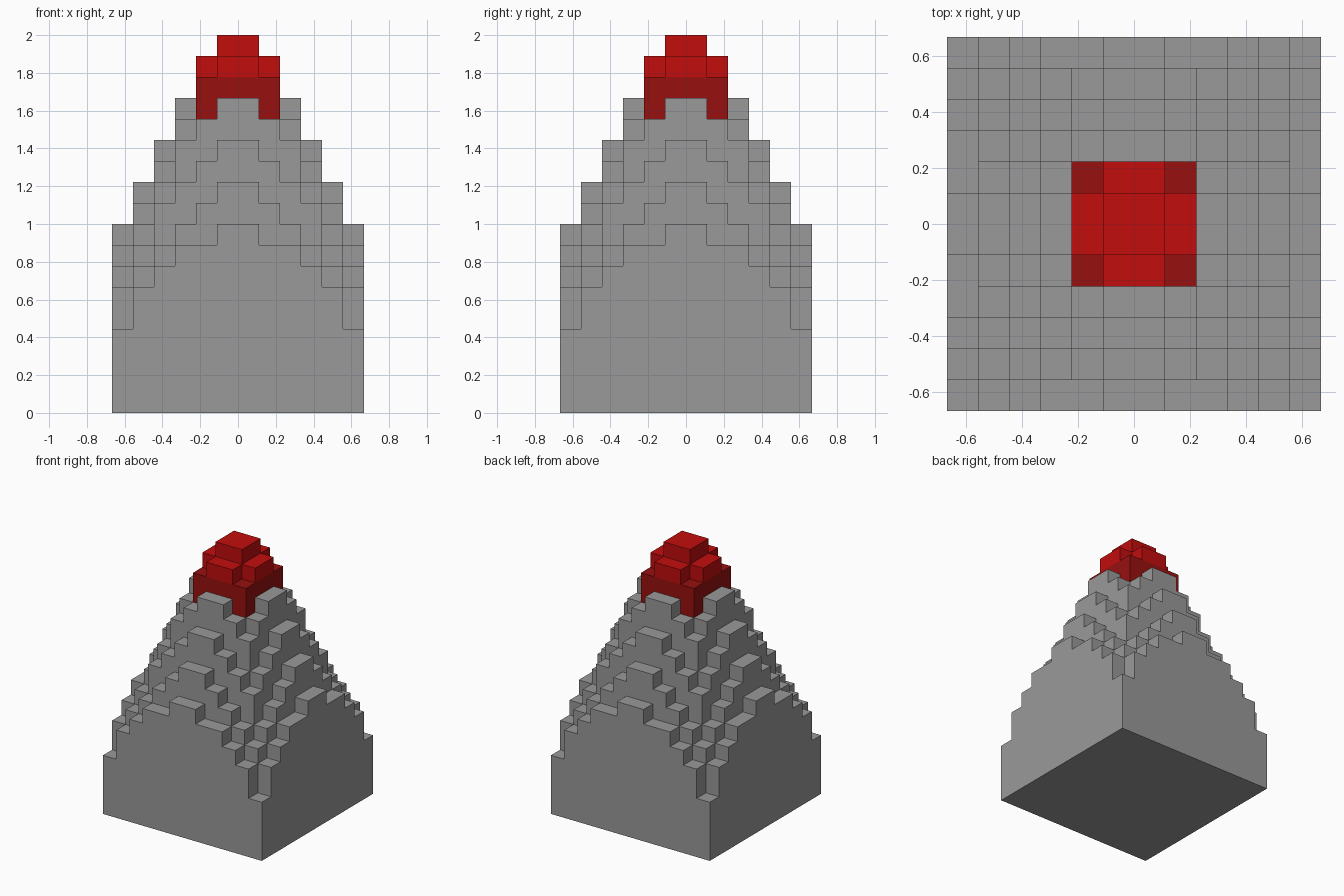
import bpy, bmesh, math

cube = bpy.data.objects.get("Cube")
if cube:
    bpy.data.objects.remove(cube, do_unlink=True)

U = 1 / 9        # edge of one block
HALF = 6         # blocks from the centre to each side
CAP = 2          # half width of the red cap in blocks


def material(name, rgb):
    m = bpy.data.materials.new(name)
    m.use_nodes = True
    m.diffuse_color = (*rgb, 1)
    m.node_tree.nodes["Principled BSDF"].inputs["Base Color"].default_value = (*rgb, 1)
    return m


def height(i, j):
    """Blocks stacked in column (i, j): a stepped cone cut by a square."""
    if not (-HALF <= i < HALF and -HALF <= j < HALF):
        return 0
    return math.floor(20.25 - 2 * math.hypot(i + 0.5, j + 0.5))


def in_cap(i, j):
    return -CAP <= i < CAP and -CAP <= j < CAP


def stepped_part(name, mat, z_range, floor=False):
    """Outer skin of the columns between the heights z_range(i, j)."""
    bm = bmesh.new()

    def quad(*pts):
        bm.faces.new([bm.verts.new([c * U for c in p]) for p in pts])

    for i in range(-HALF, HALF):
        for j in range(-HALF, HALF):
            lo, hi = z_range(i, j)
            h = height(i, j)
            top = min(h, hi)
            if top <= lo:
                continue
            # Exposed top of the column
            if h <= hi:
                quad((i, j, h), (i + 1, j, h), (i + 1, j + 1, h), (i, j + 1, h))
            # Exposed walls, from the neighbour's top upwards
            for di, dj, a, b in ((0, -1, (i, j), (i + 1, j)),
                                 (1, 0, (i + 1, j), (i + 1, j + 1)),
                                 (0, 1, (i + 1, j + 1), (i, j + 1)),
                                 (-1, 0, (i, j + 1), (i, j))):
                base = max(lo, height(i + di, j + dj))
                if base < top:
                    quad((*a, base), (*b, base), (*b, top), (*a, top))
    if floor:
        s = HALF
        quad((-s, -s, 0), (-s, s, 0), (s, s, 0), (s, -s, 0))
    bmesh.ops.remove_doubles(bm, verts=bm.verts, dist=1e-5)
    mesh = bpy.data.meshes.new(name)
    bm.to_mesh(mesh)
    bm.free()
    mesh.materials.append(mat)
    obj = bpy.data.objects.new(name, mesh)
    bpy.context.collection.objects.link(obj)
    return obj


grey = material("stone grey", (0.32, 0.32, 0.32))
dark_red = material("dark red", (0.31, 0.005, 0.005))
red = material("bright red", (0.54, 0.004, 0.004))

# Grey stepped body, red band above it and bright tip
stepped_part("stepped_body", grey, lambda i, j: (0, 14 if in_cap(i, j) else 18), floor=True)
stepped_part("cap_band", dark_red, lambda i, j: (14, 16) if in_cap(i, j) else (18, 18))
stepped_part("cap_tip", red, lambda i, j: (16, 18) if in_cap(i, j) else (18, 18))
